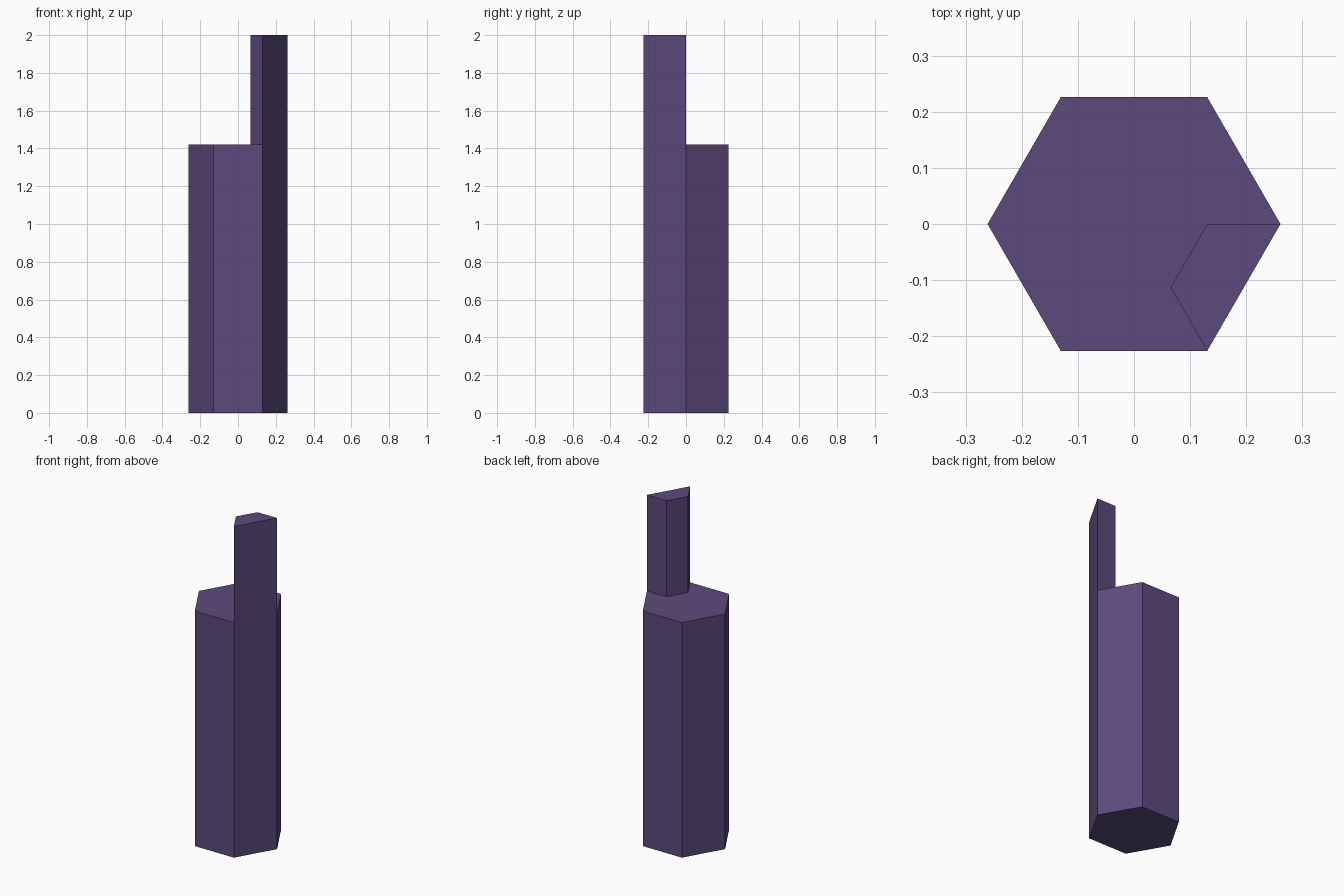
import bpy
import bmesh
from math import cos, sin, radians
from mathutils import Vector

if "Cube" in bpy.data.objects:
    bpy.data.objects.remove(bpy.data.objects["Cube"])

R, BODY_H, TOP_H = 0.261, 1.42, 2.0


def corner(i, z):
    a = radians(60 * i)
    return Vector((R * cos(a), R * sin(a), z))


def extrude_up(bm, face, height):
    out = bmesh.ops.extrude_face_region(bm, geom=[face])["geom"]
    verts = [g for g in out if isinstance(g, bmesh.types.BMVert)]
    bmesh.ops.translate(bm, verts=verts, vec=(0, 0, height))
    return next(g for g in out if isinstance(g, bmesh.types.BMFace))


def vert_at(face, co):
    return min(face.verts, key=lambda v: (v.co - co).length)


bm = bmesh.new()

# Hexagonal body
base = bm.faces.new([bm.verts.new(corner(i, 0)) for i in range(6)])
top = extrude_up(bm, base, BODY_H)

# Outline of the raised corner, cut into the top face
a, b = corner(0, BODY_H), corner(5, BODY_H)
va, vb = vert_at(top, a), vert_at(top, b)
inner = [Vector((R / 2, 0, BODY_H)), Vector((b.x / 2, b.y / 2, BODY_H))]
new_face, _ = bmesh.utils.face_split(top, va, vb, coords=inner)
post = min((top, new_face), key=lambda f: f.calc_area())

# Tall post, flush with the outer wall
extrude_up(bm, post, TOP_H - BODY_H)
seam = [e for e in bm.edges if set(e.verts) == {va, vb}]
bmesh.ops.dissolve_edges(bm, edges=seam, use_verts=False)
bmesh.ops.recalc_face_normals(bm, faces=bm.faces[:])

mesh = bpy.data.meshes.new("stone_column")
bm.to_mesh(mesh)
bm.free()
column = bpy.data.objects.new("stone_column", mesh)
bpy.context.collection.objects.link(column)

# Dark purple colour
mat = bpy.data.materials.new("dark_purple")
mat.diffuse_color = (0.107, 0.068, 0.205, 1)
mat.use_nodes = True
mat.node_tree.nodes["Principled BSDF"].inputs["Base Color"].default_value = mat.diffuse_color
mesh.materials.append(mat)
